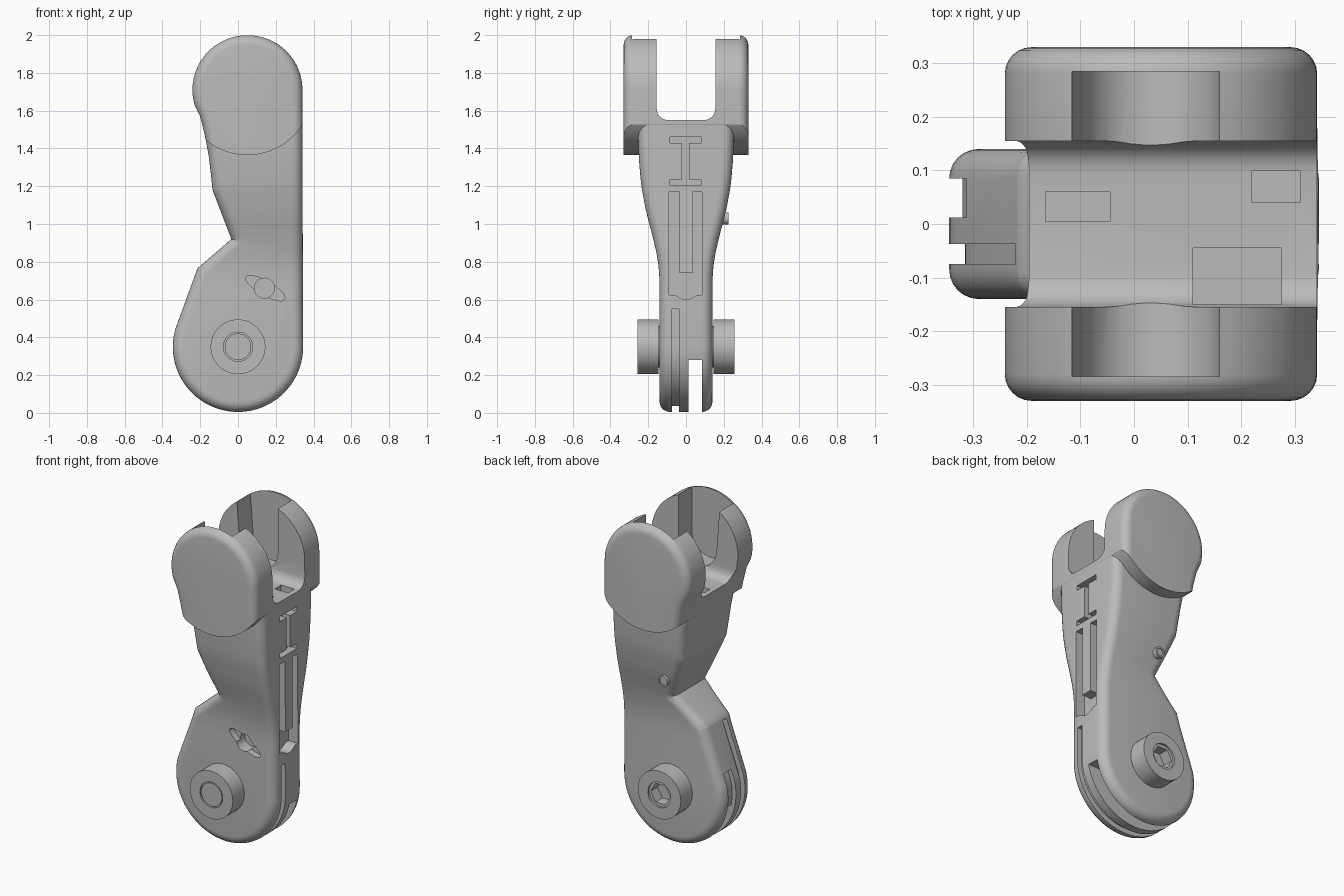
import bpy, bmesh, math
from mathutils import Vector

if "Cube" in bpy.data.objects:
    bpy.data.objects.remove(bpy.data.objects["Cube"], do_unlink=True)

grey = bpy.data.materials.new("plain_grey")
grey.use_nodes = True
grey.diffuse_color = (0.5, 0.5, 0.5, 1)
grey.node_tree.nodes["Principled BSDF"].inputs["Base Color"].default_value = (0.5, 0.5, 0.5, 1)


def finish(bm, name):
    bmesh.ops.recalc_face_normals(bm, faces=bm.faces)
    mesh = bpy.data.meshes.new(name)
    bm.to_mesh(mesh)
    bm.free()
    mesh.materials.append(grey)
    ob = bpy.data.objects.new(name, mesh)
    bpy.context.collection.objects.link(ob)
    return ob


def prism_bm(points, lo, hi, axis="y", rim=0.0):
    """Extrude a profile (x,z along y, or y,z along x); optionally round both rims."""
    bm = bmesh.new()
    place = (lambda a, b, t: (a, t, b)) if axis == "y" else (lambda a, b, t: (t, a, b))
    face = bm.faces.new([bm.verts.new(place(a, b, lo)) for a, b in points])
    ext = bmesh.ops.extrude_face_region(bm, geom=[face])
    moved = [v for v in ext["geom"] if isinstance(v, bmesh.types.BMVert)]
    bmesh.ops.translate(bm, verts=moved, vec=place(0, 0, hi - lo))
    if rim:
        edges = [e for e in bm.edges if abs(e.verts[0].co.y - e.verts[1].co.y) < 1e-6]
        bmesh.ops.bevel(bm, geom=edges, offset=rim, segments=6, profile=0.5,
                        affect="EDGES", clamp_overlap=False)
    return bm


def prism(name, points, lo, hi, axis="y", rim=0.0):
    return finish(prism_bm(points, lo, hi, axis, rim), name)


def box(x0, x1, y0, y1, z0, z1):
    return prism("cutter", [(x0, z0), (x1, z0), (x1, z1), (x0, z1)], y0, y1)


def arc(cx, cz, r, a0, a1, n):
    return [(cx + r * math.cos(math.radians(a0 + (a1 - a0) * i / n)),
             cz + r * math.sin(math.radians(a0 + (a1 - a0) * i / n))) for i in range(n + 1)]


def disc(cx, cz, r, n=48):
    return arc(cx, cz, r, 0, 360 - 360 / n, n - 1)


def activate(ob):
    bpy.ops.object.select_all(action="DESELECT")
    ob.select_set(True)
    bpy.context.view_layer.objects.active = ob


def combine(target, tool, op="DIFFERENCE"):
    mod = target.modifiers.new("shape", "BOOLEAN")
    mod.operation, mod.solver, mod.object = op, "EXACT", tool
    activate(target)
    bpy.ops.object.modifier_apply(modifier=mod.name)
    bpy.data.objects.remove(tool, do_unlink=True)


# Shared side outline: round foot, notched neck, round head
outline = (arc(0, 0.35, 0.345, 0, -195, 44)
           + [(-0.215, 0.765), (-0.035, 0.92), (-0.135, 1.18), (-0.142, 1.25),
              (-0.155, 1.36), (-0.175, 1.47), (-0.2, 1.57)]
           + arc(0.05, 1.71, 0.29, 196, 0, 40))

# Arm body: thickness flares between foot and head
WIDTHS = [(0.0, 0.14), (0.72, 0.14), (0.82, 0.15), (0.95, 0.18), (1.05, 0.208),
          (1.2, 0.237), (1.35, 0.25), (1.5, 0.255), (2.1, 0.255)]


def half_width(z):
    for (z0, w0), (z1, w1) in zip(WIDTHS, WIDTHS[1:]):
        if z <= z1:
            t = max(0, (z - z0) / (z1 - z0))
            return w0 + (w1 - w0) * t
    return WIDTHS[-1][1]


def smooth_width(z):
    return sum(half_width(z + d * 0.02) for d in range(-2, 3)) / 5


bm = prism_bm(outline, -0.14, 0.14, rim=0.055)
for i in range(24):
    bmesh.ops.bisect_plane(bm, geom=bm.verts[:] + bm.edges[:] + bm.faces[:],
                           plane_co=(0, 0, 0.68 + i * 0.036), plane_no=(0, 0, 1))
cut = bmesh.ops.bisect_plane(bm, geom=bm.verts[:] + bm.edges[:] + bm.faces[:],
                             plane_co=(0, 0, 1.57), plane_no=(0, 0, 1), clear_outer=True)
bmesh.ops.holes_fill(bm, edges=[e for e in bm.edges if e.is_boundary], sides=0)
for v in bm.verts:
    v.co.y += math.copysign(smooth_width(v.co.z) - 0.14, v.co.y)
body = finish(bm, "arm_body")

# Fork head: thicker disc-shaped cheeks
head = prism("head", [(0.05 + (x - 0.05) * 1.004, z) for x, z in outline], -0.33, 0.33, rim=0.05)
combine(head, prism("cutter", disc(0.05, 1.71, 0.345, 96), -0.5, 0.5), "INTERSECT")
combine(body, head, "UNION")

# Fork gap with rounded floor corners
gap = [(-0.155, 2.2)] + arc(-0.095, 1.61, 0.06, 180, 270, 6) + arc(0.095, 1.61, 0.06, 270, 360, 6) + [(0.155, 2.2)]
combine(body, prism("cutter", gap, -1, 1, "x"))

# Keyway pockets inside both cheeks
pocket = [(-0.135, 2.2), (-0.098, 1.71)] + arc(0.031, 1.71, 0.129, 190, 360, 16) + [(0.16, 2.2)]
for s in (-1, 1):
    combine(body, prism("cutter", pocket, *sorted((s * 0.12, s * 0.285))))

# Small recesses in the fork floor
for x0, x1, y0, y1 in [(0.22, 0.31, 0.04, 0.1), (-0.165, -0.045, 0.005, 0.06), (0.11, 0.275, -0.15, -0.045)]:
    combine(body, box(x0, x1, y0, y1, 1.5, 1.65))

# Grooves on the flat spine: crossbar groove and forked channel
for y0, y1, z0, z1 in [(-0.085, 0.08, 1.43, 1.46), (-0.085, 0.08, 1.205, 1.235), (-0.02, 0.015, 1.22, 1.445)]:
    combine(body, box(0.29, 0.5, y0, y1, z0, z1))
channel = ([(0.085, 0.625), (0.085, 1.17), (0.035, 1.17), (0.035, 0.74),
            (-0.035, 0.74), (-0.035, 1.17), (-0.09, 1.17), (-0.09, 0.625), (-0.06, 0.625)]
           + arc(0, 0.665, 0.065, 230, 310, 6) + [(0.06, 0.625)])
combine(body, prism("cutter", channel, 0.28, 0.5, "x"))

# Foot: narrow groove that wraps round the rim
inner = [(0.315, 0.55)] + arc(0, 0.35, 0.315, 0, -197, 32) + [(-0.19, 0.74)]
outer = [(-0.4, 0.8)] + arc(0, 0.35, 0.46, -200, 0, 32) + [(0.46, 0.55)]
combine(body, prism("cutter", inner + outer, -0.075, -0.037))

# Foot: wide slot, deep below and shallow up the back
combine(body, box(-0.6, 0.6, 0.012, 0.085, -0.1, 0.28))
shallow = arc(0, 0.35, 0.32, -150, -205, 10) + arc(0, 0.35, 0.5, -205, -150, 10)
combine(body, prism("cutter", shallow, 0.012, 0.085))

# Slanted lens recess and round hole in the front
ux, uz = Vector((0.21, -0.12)).normalized()
lens = []
for px, pz in disc(0, 0, 1, 32):
    a, b = px * 0.118, pz * 0.037
    lens.append((0.145 + a * ux - b * uz, 0.66 + a * uz + b * ux))
combine(body, prism("cutter", lens, -0.3, -0.1))
combine(body, prism("cutter", disc(0.14, 0.66, 0.053, 32), -0.3, -0.06))

# Pivot bosses on both sides of the foot
for name, s in (("front_boss", -1), ("back_boss", 1)):
    boss = prism(name, disc(0, 0.35, 0.145), *sorted((s * 0.146, s * 0.257)))
    combine(boss, prism("cutter", disc(0, 0.35, 0.077), *sorted((s * 0.245, s * 0.3))))
    if s > 0:
        combine(boss, prism("cutter", disc(0, 0.35, 0.066, 6), 0.18, 0.3))
    prism(name + "_collar", disc(0, 0.35, 0.11), *sorted((s * 0.13, s * 0.15)))
prism("pivot_pin_end", disc(0, 0.35, 0.07), -0.255, -0.2)

# Stop pin on the back of the neck
pin = prism("stop_pin", disc(0, 1.03, 0.032, 24), 0.15, 0.226)
combine(pin, prism("cutter", disc(0, 1.03, 0.022, 24), 0.22, 0.3))

for ob in list(bpy.context.scene.objects):
    if ob.type == "MESH":
        activate(ob)
        bpy.ops.object.shade_smooth_by_angle(angle=math.radians(30))
